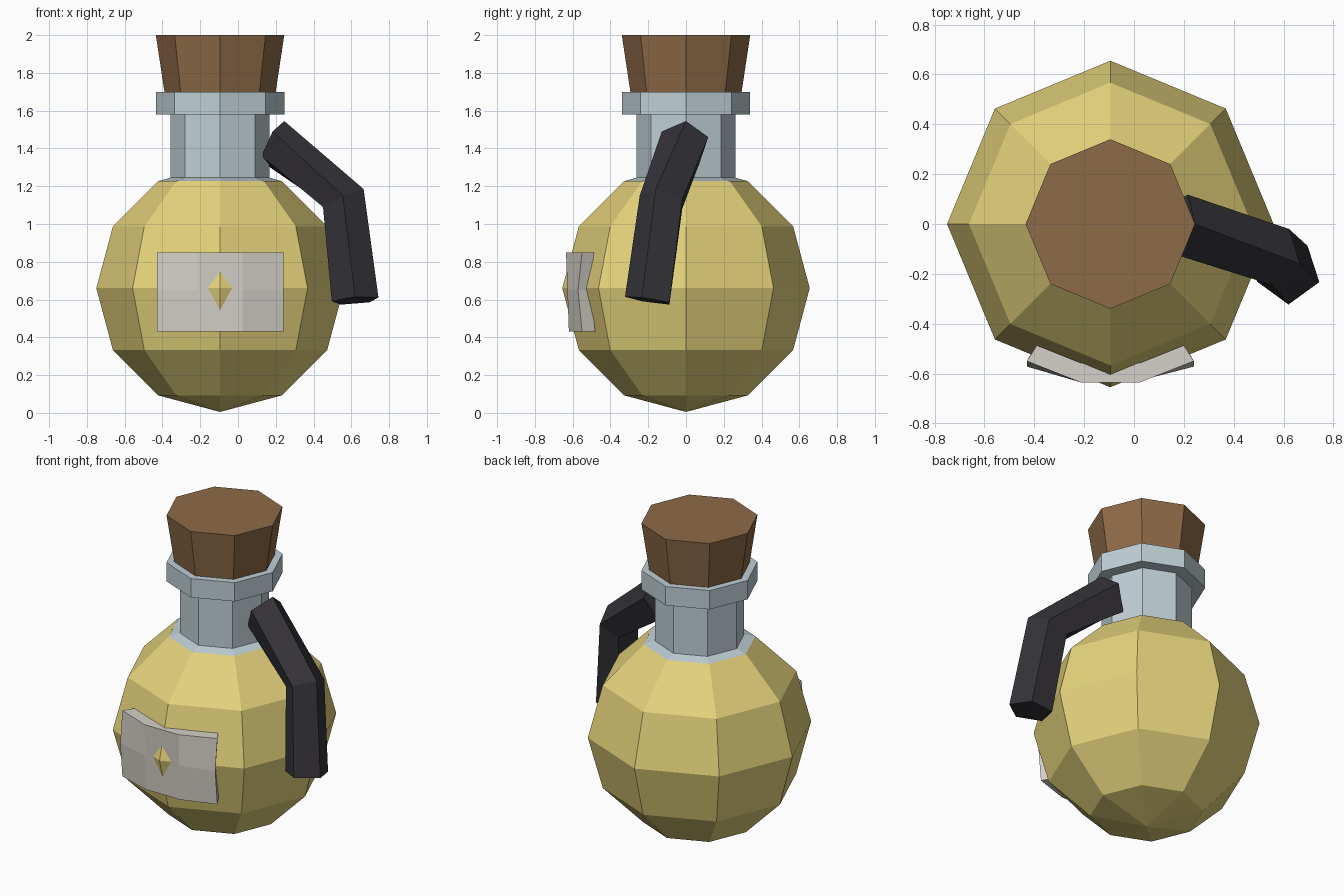
import bpy, bmesh
from math import sin, cos, pi, radians

if "Cube" in bpy.data.objects:
    bpy.data.objects.remove(bpy.data.objects["Cube"])

AXIS_X = -0.095  # bottle axis, offset by the handle


def finish(name, bm, color):
    bmesh.ops.recalc_face_normals(bm, faces=bm.faces)
    mesh = bpy.data.meshes.new(name)
    bm.to_mesh(mesh)
    bm.free()
    mat = bpy.data.materials.new(name + "_colour")
    mat.diffuse_color = (*color, 1)
    mat.use_nodes = True
    mat.node_tree.nodes["Principled BSDF"].inputs["Base Color"].default_value = mat.diffuse_color
    mesh.materials.append(mat)
    obj = bpy.data.objects.new(name, mesh)
    bpy.context.collection.objects.link(obj)
    return obj


def loft(name, rings, color):
    """Skin a list of closed rings and cap both ends."""
    bm = bmesh.new()
    loops = [[bm.verts.new(p) for p in ring] for ring in rings]
    n = len(loops[0])
    for a, b in zip(loops, loops[1:]):
        for i in range(n):
            j = (i + 1) % n
            bm.faces.new((a[i], a[j], b[j], b[i]))
    bm.faces.new(loops[0])
    bm.faces.new(loops[-1])
    return finish(name, bm, color)


def octagon(r, z):
    return [(AXIS_X + r * cos(i * pi / 4), r * sin(i * pi / 4), z) for i in range(8)]


# Round eight-sided flask body
bm = bmesh.new()
bmesh.ops.create_uvsphere(bm, u_segments=8, v_segments=6, radius=0.655)
top = max(bm.verts, key=lambda v: v.co.z)
bmesh.ops.delete(bm, geom=[top], context='VERTS')  # shoulder is part of the neck
bmesh.ops.translate(bm, verts=bm.verts, vec=(AXIS_X, 0, 0.66))
finish("flask_body", bm, (0.78, 0.65, 0.20))

# Shoulder, neck and lip
neck = [(0.3275, 1.227), (0.262, 1.245), (0.262, 1.58), (0.34, 1.58), (0.34, 1.70), (0.29, 1.70)]
loft("neck", [octagon(r, z) for r, z in neck], (0.52, 0.62, 0.66))

# Tapered cork
loft("cork", [octagon(0.293, 1.69), octagon(0.34, 2.0)], (0.27, 0.145, 0.065))


# Curved label, slightly waisted at mid height; the body bulge pokes through
def label_ring(z, front, side, back):
    half = [(0.12, front), (0.335, side), (0.295, back), (0.12, back - 0.07)]
    pts = half + [(-x, y) for x, y in reversed(half)]
    return [(AXIS_X + x, y, z) for x, y in pts]


loft("label", [label_ring(0.43, -0.62, -0.55, -0.48),
               label_ring(0.65, -0.628, -0.572, -0.51),
               label_ring(0.85, -0.635, -0.55, -0.487)], (0.66, 0.63, 0.58))

# Bent five-sided handle: neck end, elbow, free end
neck_end = [(0.245, 0, 1.545), (0.183, -0.128, 1.49), (0.125, -0.08, 1.36),
            (0.14, 0.07, 1.32), (0.215, 0.118, 1.46)]
elbow = [(0.665, -0.16, 1.185), (0.555, -0.245, 1.15), (0.45, -0.16, 1.09),
         (0.49, -0.02, 1.08), (0.622, -0.02, 1.13)]
free_end = []
for i in range(5):
    a = radians(-18 - 72 * i)
    x, y = 0.13 * cos(a), 0.13 * sin(a)
    free_end.append((0.62 + x, -0.193 + y, 0.595 + 0.08 * x - 0.15 * y))
loft("handle", [neck_end, elbow, free_end], (0.035, 0.033, 0.04))
